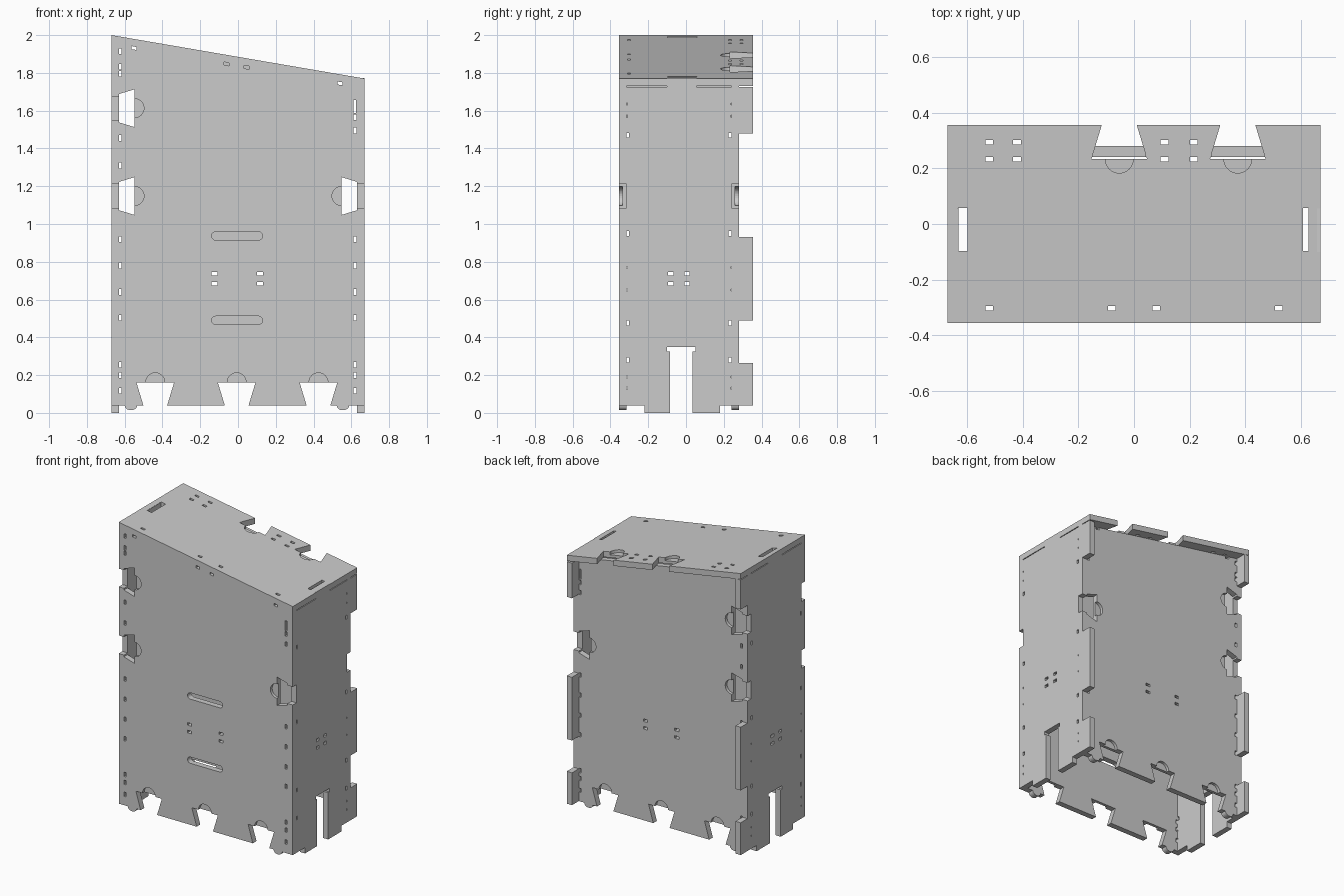
import bpy, bmesh
from math import pi, sin, cos

if "Cube" in bpy.data.objects:
    bpy.data.objects.remove(bpy.data.objects["Cube"])

W, D, T = 0.67, 0.355, 0.04          # half width, half depth, sheet thickness
BACK = 0.28                          # outer face of the inset back panel
SLOPE = -0.23 / 1.34


def ztop(x):
    return 2.0 + SLOPE * (x + W)


def add_prism(bm, pts, axis, a, b):
    place = {'x': lambda u, v, t: (t, u, v),
             'y': lambda u, v, t: (u, t, v),
             'z': lambda u, v, t: (u, v, t)}[axis]
    lo = [bm.verts.new(place(u, v, a)) for u, v in pts]
    hi = [bm.verts.new(place(u, v, b)) for u, v in pts]
    n = len(pts)
    faces = [bm.faces.new(lo), bm.faces.new(hi[::-1])]
    for i in range(n):
        j = (i + 1) % n
        faces.append(bm.faces.new((lo[i], hi[i], hi[j], lo[j])))
    bmesh.ops.recalc_face_normals(bm, faces=faces)


def make(name, shapes, axis):
    bm = bmesh.new()
    for pts, a, b in shapes:
        add_prism(bm, pts, axis, a, b)
    me = bpy.data.meshes.new(name)
    bm.to_mesh(me)
    bm.free()
    ob = bpy.data.objects.new(name, me)
    bpy.context.collection.objects.link(ob)
    return ob


def panel(name, outline, axis, a, b, holes, recesses=(), outer=None):
    """Sheet with through holes and half-depth recesses on its outer side."""
    ob = make(name, [(outline, a, b)], axis)
    cuts = [[(h, a - 0.03, b + 0.03) for h in holes]]
    if recesses:
        mid = (a + b) / 2
        out = b + 0.03 if outer == b else a - 0.03
        cuts.append([(r, min(mid, out), max(mid, out)) for r in recesses])
    bpy.context.view_layer.objects.active = ob
    for c in cuts:
        cutter = make("cutter", c, axis)
        cutter.hide_render = True
        m = ob.modifiers.new("cut", 'BOOLEAN')
        m.operation, m.solver, m.object = 'DIFFERENCE', 'EXACT', cutter
        bpy.ops.object.modifier_apply(modifier=m.name)
        bpy.data.objects.remove(cutter)
    return ob


def rect(x, y, w, h, slope=0.0):
    w, h = w / 2, h / 2
    return [(x + i * w, y + j * h + i * w * slope) for i, j in ((-1, -1), (1, -1), (1, 1), (-1, 1))]


def arc(cx, cy, r, a0, a1, n=16, ry=None):
    ry = ry or r
    return [(cx + r * cos(a0 + (a1 - a0) * i / n), cy + ry * sin(a0 + (a1 - a0) * i / n)) for i in range(n + 1)]


def orient(pts, c, edge, side):
    """Map (along, depth) points to an edge of a sheet."""
    f = {'left': lambda s, d: (edge + d, c + s), 'right': lambda s, d: (edge - d, c + s),
         'bottom': lambda s, d: (c + s, edge + d), 'top': lambda s, d: (c + s, edge - d)}[side]
    return [f(s, d) for s, d in pts]


def dovetail(c, edge, side):
    return orient([(-0.054, -0.03), (0.054, -0.03), (0.1, 0.122), (-0.1, 0.122)], c, edge, side)


def finger(c, edge, side):
    return orient([(-0.05, 0.11)] + arc(0, 0.122, 0.05, 0, pi)[::-1] + [(0.05, 0.11)], c, edge, side)


def stadium(x, z, half, r):
    return arc(x + half - r, z, r, -pi / 2, pi / 2, 10) + arc(x - half + r, z, r, pi / 2, 1.5 * pi, 10)


# front and back panels
joints = [(1.613, -W, 'left'), (1.148, -W, 'left'), (1.148, W, 'right'),
          (-0.438, 0.04, 'bottom'), (-0.007, 0.04, 'bottom'), (0.426, 0.04, 'bottom')]
outline = ([(-W, 0.04)] + arc(-0.567, 0.04, 0.033, pi, 2 * pi, 12, 0.026)
           + arc(0.555, 0.04, 0.033, pi, 2 * pi, 12, 0.026)
           + [(W, 0.04), (W, ztop(W)), (-W, ztop(-W))])
wide_holes = [dovetail(*j) for j in joints]
shared = (0.92, 0.78, 0.64, 0.504, 0.255, 0.2, 0.117)
wide_holes += [rect(-0.624, z, 0.016, 0.03) for z in shared + (1.915, 1.833, 1.796, 1.455, 1.31)]
wide_holes += [rect(0.619, z, 0.016, 0.03) for z in shared + (1.565, 1.495)]
wide_holes.append(rect(0.619, 1.622, 0.014, 0.07))
wide_holes += [rect(x, z, 0.032, 0.018) for x in (-0.125, 0.117) for z in (0.737, 0.684)]
wide_holes += [rect(x, ztop(x) - 0.048, 0.027, 0.016, SLOPE) for x in (-0.55, -0.06, 0.045, 0.54)]
fingers = [finger(*j) for j in joints]
grips = [stadium(-0.005, z, 0.135, 0.022) for z in (0.937, 0.49)]
panel("front_panel", outline, 'y', -D, -D + T, wide_holes + grips, fingers, -D)

# the lid's dovetails also cut into the top edge of the back panel
lid_x = (-0.053, 0.373)
lid_gaps = [[(c - 0.095, ztop(c - 0.095) - T), (c + 0.095, ztop(c + 0.095) - T),
             (c + 0.095, 2.1), (c - 0.095, 2.1)] for c in lid_x]
back_holes = [h for h in wide_holes if not any(
    abs(h[0][0] - c) < 0.12 and h[0][1] > 1.7 for c in lid_x)]
panel("back_panel", outline, 'y', BACK - T, BACK, back_holes + lid_gaps, fingers, BACK)


# side panels with feet, cable slot and rear tabs
def side_panel(name, x0, zt, zp, t0, notches):
    prof = [(-D, 0.04), (-0.22, 0.04), (-0.22, 0), (-0.085, 0), (-0.085, 0.325), (-0.1, 0.325),
            (-0.1, 0.35), (0.05, 0.35), (0.05, 0.325), (0.035, 0.325), (0.035, 0), (0.18, 0),
            (0.18, 0.04), (D, 0.04), (D, 0.265), (BACK, 0.265), (BACK, 0.49), (D, 0.49),
            (D, 0.93), (BACK, 0.93), (BACK, t0), (D, t0), (D, zt), (0.055, zt), (0.055, zp),
            (-0.1, zp), (-0.1, zt), (-D, zt)]
    holes = [rect(y, z, 0.016, 0.026) for y in (-0.309, 0.234) for z in (1.47, 0.95, 0.475, 0.28)]
    holes += [rect(y, z, 0.022, 0.012) for y in (-0.322, 0.25)
              for z in (1.635, 1.57, 0.77, 0.65, 0.19, 0.13)
              if not any(abs(z - n) < 0.09 for n in notches)]
    holes += [rect(y, z, 0.028, 0.02) for y in (-0.08, 0.005) for z in (0.737, 0.684)]
    for z in notches:
        holes += [rect(-D, z, 2 * T, 0.126), rect(BACK, z, 2 * T, 0.126)]
    panel(name, prof, 'x', x0, x0 + T, holes)


side_panel("right_side_panel", W - T, 1.725, 1.772, 1.48, (1.148,))
side_panel("left_side_panel", -W, 1.955, 1.993, 1.75, (1.148, 1.613))

# sloping lid: built flat, then sheared to the slope
lid_holes = [dovetail(c, D, 'top') for c in lid_x]
lid_holes += [rect(x, -0.303, 0.028, 0.016) for x in (-0.52, -0.08, 0.08, 0.52)]
lid_holes += [rect(x, y, 0.028, 0.016) for x in (-0.52, -0.42, 0.11, 0.215) for y in (0.232, 0.293)]
lid_holes += [rect(-0.615, -0.02, 0.035, 0.155), rect(0.617, -0.02, 0.02, 0.155)]
lid = panel("sloping_lid", rect(0, 0, 2 * W, 2 * D), 'z', -T, 0, lid_holes,
            [finger(c, D, 'top') for c in lid_x], 0)
for v in lid.data.vertices:
    v.co.z += ztop(v.co.x)
lid.data.update()
